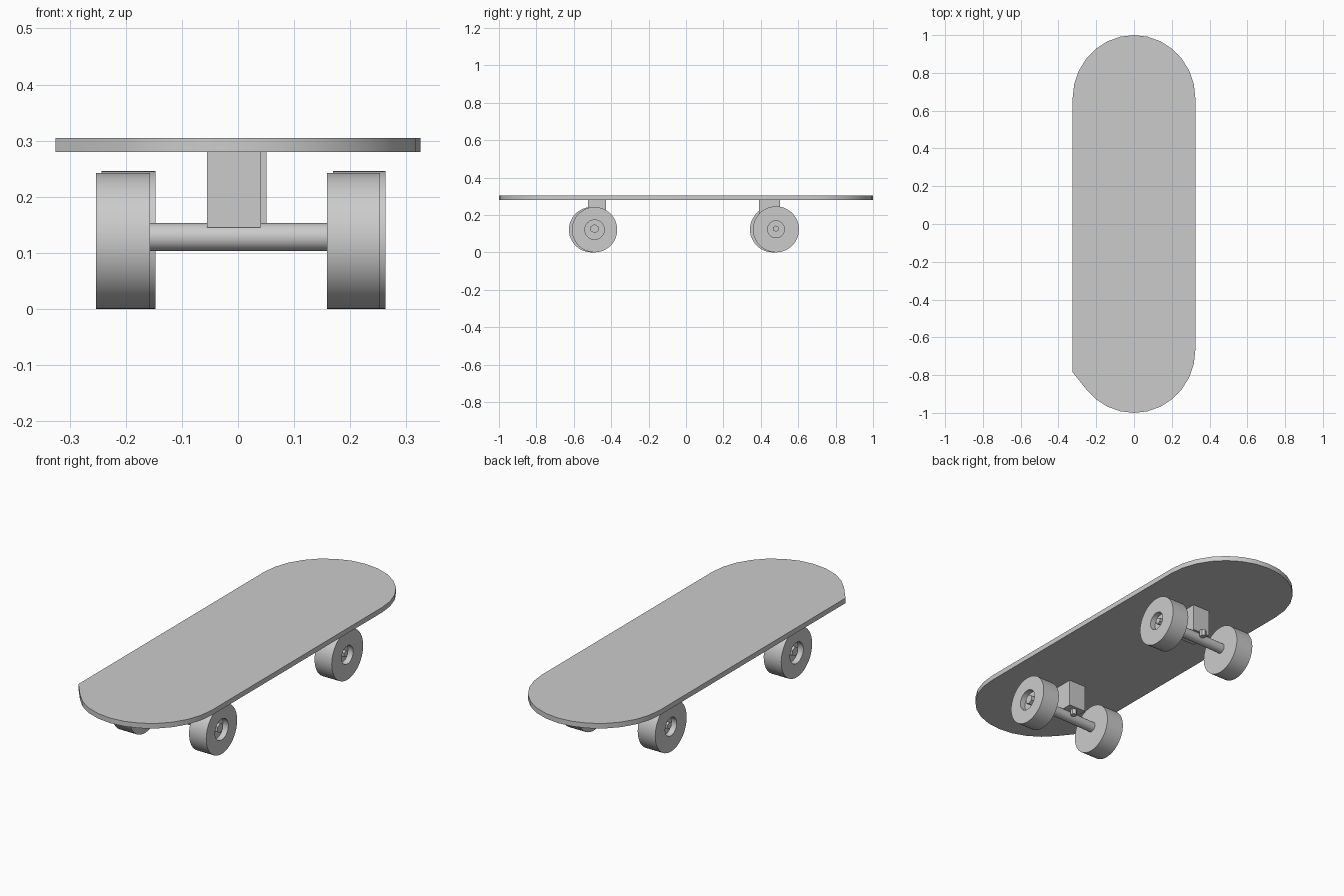
import bpy, bmesh, math
from mathutils import Matrix, Vector

if "Cube" in bpy.data.objects:
    bpy.data.objects.remove(bpy.data.objects["Cube"])

grey = bpy.data.materials.new("plain grey")
grey.use_nodes = True
colour = (0.6, 0.6, 0.6, 1)
grey.diffuse_color = colour
grey.node_tree.nodes["Principled BSDF"].inputs["Base Color"].default_value = colour


def finish(name, bm, smooth=True):
    bmesh.ops.recalc_face_normals(bm, faces=bm.faces)
    mesh = bpy.data.meshes.new(name)
    bm.to_mesh(mesh)
    bm.free()
    mesh.materials.append(grey)
    ob = bpy.data.objects.new(name, mesh)
    bpy.context.collection.objects.link(ob)
    if smooth:
        bpy.ops.object.select_all(action="DESELECT")
        bpy.context.view_layer.objects.active = ob
        ob.select_set(True)
        bpy.ops.object.shade_smooth_by_angle(angle=math.radians(35))
    return ob


def rod(name, start, end, radius, sides=32):
    """Cylinder between two points."""
    a, b = Vector(start), Vector(end)
    turn = (b - a).to_track_quat("Z", "Y").to_matrix().to_4x4()
    bm = bmesh.new()
    bmesh.ops.create_cone(bm, cap_ends=True, segments=sides, radius1=radius, radius2=radius,
                          depth=(b - a).length, matrix=Matrix.Translation((a + b) / 2) @ turn)
    return finish(name, bm, sides > 8)


def box(name, low, high):
    a, b = Vector(low), Vector(high)
    bm = bmesh.new()
    bmesh.ops.create_cube(bm, size=1, matrix=Matrix.Translation((a + b) / 2) @ Matrix.Diagonal((*(b - a), 1)))
    return finish(name, bm, False)


def wheel(name, inner, outer, y, z, radius, hub):
    """Lathed wheel with a round recess in its outer face."""
    floor = outer + (inner - outer) * 0.3
    profile = [(inner, radius), (outer, radius), (outer, hub), (floor, hub)]
    bm = bmesh.new()
    rings = []
    for x, r in profile:
        angles = [math.tau * i / 48 for i in range(48)]
        rings.append([bm.verts.new((x, y + r * math.cos(t), z + r * math.sin(t))) for t in angles])
    for lower, upper in zip(rings, rings[1:]):
        for i in range(48):
            j = (i + 1) % 48
            bm.faces.new((lower[i], lower[j], upper[j], upper[i]))
    bm.faces.new(rings[0])
    bm.faces.new(rings[-1])
    return finish(name, bm)


# Deck: rounded ends, with one slightly clipped front corner
half, bend = 0.325, 0.665
outline = [(half * math.cos(math.pi * i / 14), bend + (1 - bend) * math.sin(math.pi * i / 14))
           for i in range(15)]
outline.append((-half, -0.785))
outline += [(half * math.cos(t), -bend - (1 - bend) * math.sin(t))
            for t in (math.pi * i / 14 for i in range(11, -1, -1))]
bm = bmesh.new()
base = bm.faces.new([bm.verts.new((x, y, 0.28)) for x, y in outline])
raised = bmesh.ops.extrude_face_region(bm, geom=[base], use_keep_orig=True)["geom"]
bmesh.ops.translate(bm, vec=(0, 0, 0.025), verts=[v for v in raised if isinstance(v, bmesh.types.BMVert)])
finish("deck", bm)

# Trucks: mounting block, axle, kingpin nut, wheels and wheel nuts
trucks = [("front", -0.0, -0.497, 0.121, 0.052, 0.024, (-0.525, -0.428)),
          ("rear", 0.01, 0.473, 0.123, 0.045, 0.017, (0.39, 0.503))]
for end, dx, y, radius, hub, nut, (y0, y1) in trucks:
    box(end + "_truck_block", (dx - 0.055, y0, 0.145), (dx + 0.041, y1, 0.28))
    rod(end + "_axle", (dx - 0.18, y - 0.005, 0.128), (dx + 0.18, y + 0.005, 0.128), 0.025)
    rod(end + "_kingpin_nut", (dx - 0.007, y + 0.042, 0.118), (dx - 0.007, y + 0.042, 0.15), 0.016, 6)
    for side, inner, outer, wy in (("right", dx - 0.157, dx - 0.253, y - 0.008),
                                   ("left", dx + 0.159, dx + 0.253, y + 0.008)):
        wheel(f"{end}_{side}_wheel", inner, outer, wy, radius, radius, hub)
        rod(f"{end}_{side}_wheel_nut", (inner, wy, 0.126),
            (outer + (inner - outer) * 0.08, wy, 0.126), nut, 6)
